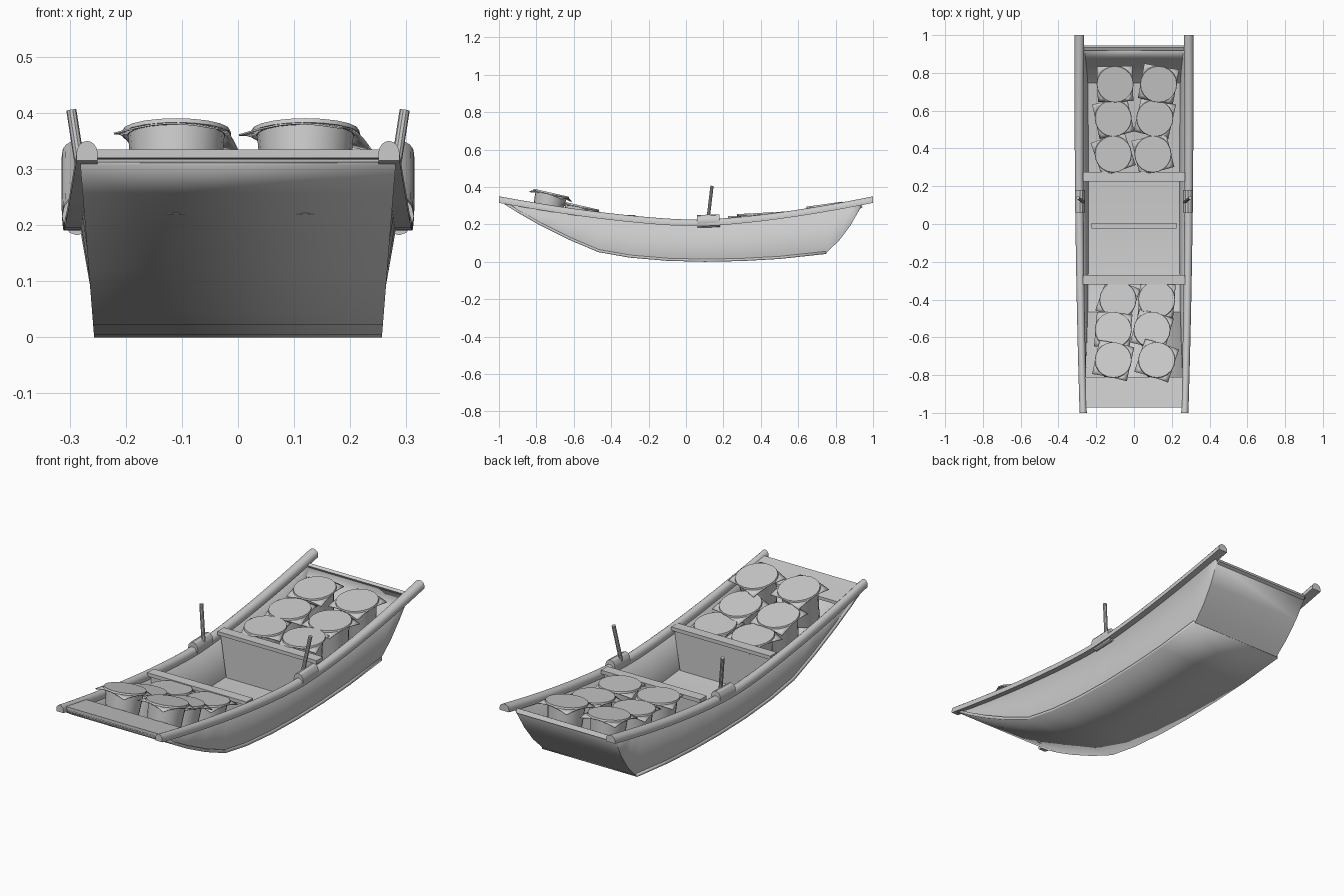
import bpy, bmesh, math, random
from mathutils import Matrix, Vector

if "Cube" in bpy.data.objects:
    bpy.data.objects.remove(bpy.data.objects["Cube"])

random.seed(4)


def interp(pts, y):
    for (a, za), (b, zb) in zip(pts, pts[1:]):
        if y <= b:
            return za + (zb - za) * (y - a) / (b - a)
    return pts[-1][1]


BOTTOM = [(-.97, .312), (-.89, .262), (-.78, .2), (-.63, .125), (-.47, .057), (-.3, .027), (-.1, .01),
          (.1, .005), (.3, .009), (.5, .02), (.75, .047), (.82, .115), (.88, .195), (.935, .292)]


def sheer(y):          # height of the rail's underside
    return .19 + .125 * abs(y - .05) ** 1.55 / (1.05 ** 1.55 if y < 0 else .95 ** 1.55)


def rail_x(y):         # half width at the rail
    return .288 + .01 * y - .009 * y * y


def bottom_x(z):       # half width at the chine
    return .248 + .08 * z


def make(name, bm):
    me = bpy.data.meshes.new(name)
    bm.to_mesh(me)
    bm.free()
    ob = bpy.data.objects.new(name, me)
    bpy.context.collection.objects.link(ob)
    return ob


def loft(name, rings, closed=False, thick=0):
    bm = bmesh.new()
    vs = [[bm.verts.new(p) for p in r] for r in rings]
    n = len(vs[0])
    for a, b in zip(vs, vs[1:]):
        for j in range(n if closed else n - 1):
            k = (j + 1) % n
            bm.faces.new((a[j], b[j], b[k], a[k]))
    if closed:
        bm.faces.new(vs[0])
        bm.faces.new(vs[-1])
        bmesh.ops.recalc_face_normals(bm, faces=bm.faces)
    ob = make(name, bm)
    if thick:
        m = ob.modifiers.new("thickness", 'SOLIDIFY')
        m.thickness = thick
        m.offset = -1
    return ob


def box(name, size, loc, pitch=0):
    bm = bmesh.new()
    bmesh.ops.create_cube(bm, size=1, matrix=Matrix.Translation(loc) @ Matrix.Rotation(pitch, 4, 'X')
                          @ Matrix.Diagonal((*size, 1)))
    return make(name, bm)


def cylinder(name, a, b, r, sides, squash=1):
    a, b = Vector(a), Vector(b)
    d = b - a
    bm = bmesh.new()
    mat = (Matrix.Translation((a + b) / 2) @ Matrix.Diagonal((squash, 1, 1, 1))
           @ d.to_track_quat('Z', 'Y').to_matrix().to_4x4())
    bmesh.ops.create_cone(bm, cap_ends=True, segments=sides, radius1=r, radius2=r, depth=d.length, matrix=mat)
    return make(name, bm)


# hull shell: side planks, floor and raked transom in one loft
rings = []
for y, z in BOTTOM:
    xb, xt, zt = bottom_x(z), rail_x(y) - .006, max(sheer(y) + .01, z + .003)
    rings.append([(-xt, y, zt), (-xb, y, z), (xb, y, z), (xt, y, zt)])
loft("hull", rings, thick=.012)

# bottom planking that stands slightly proud of the sides
rings = [[(-bottom_x(z) - .008, y, z - .005), (bottom_x(z) + .008, y, z - .005)] for y, z in BOTTOM[:11]]
loft("bottom_planking", rings, thick=.014)

# half-round rails, clamps and pins
for s, side in ((-1, "left"), (1, "right")):
    rings = []
    for i in range(25):
        y = -1 + i / 12
        w = .019 + .003 * (y + 1)
        ring = [(s * rail_x(y) + w * math.cos(t), y, sheer(y) + .012 + .023 * math.sin(t))
                for t in [math.pi * k / 8 for k in range(9)]]
        ring += [(s * rail_x(y) - w, y, sheer(y)), (s * rail_x(y) + w, y, sheer(y))]
        rings.append(ring)
    rings = [[(p[0], min(p[1], 1), p[2]) for p in r] for r in rings]
    loft(side + "_rail", rings, closed=True)
    cylinder(side + "_oar_clamp", (s * .287, .06, .216), (s * .287, .18, .22), .034, 12, squash=.78)
    cylinder(side + "_oar_pin", (s * .27, .118, .23), (s * .297, .139, .405), .009, 10)

# bow deck
rings = []
for y in (-.972, -.89, -.81):
    x, z = rail_x(y) - .01, sheer(y) + .025
    rings.append([(-x, y, z), (x, y, z), (x, y, z - .015), (-x, y, z - .015)])
loft("bow_deck", rings, closed=True)
# transom cap
box("transom_cap", (.53, .016, .022), (0, .932, .297), .5)

# cross seats with bulkheads beneath, and a floor rib
for name, y, z in (("front", -.295, .24), ("rear", .25, .235)):
    box(name + "_seat", (.54, .05, .018), (0, y, z))
    zb = interp(BOTTOM, y) + .01
    rings = [[(-.235, yy, zb), (.235, yy, zb), (.268, yy, z), (-.268, yy, z)] for yy in (y - .006, y + .006)]
    loft(name + "_bulkhead", rings, closed=True)
box("floor_rib", (.45, .028, .03), (0, -.01, .03))


# pots with a round lid and a square cloth drooping at its corners
def pot(i, x, y, z, pitch):
    mat = Matrix.Translation((x, y, z)) @ Matrix.Rotation(math.radians(pitch), 4, 'X')
    yaw = Matrix.Rotation(random.uniform(-.4, .4), 4, 'Z')
    bm = bmesh.new()
    bmesh.ops.create_cone(bm, cap_ends=True, segments=20, radius1=.072, radius2=.086, depth=.16,
                          matrix=mat @ Matrix.Translation((0, 0, -.085)))
    make(f"pot_{i}", bm)
    bm = bmesh.new()
    bmesh.ops.create_cone(bm, cap_ends=True, segments=20, radius1=.098, radius2=.096, depth=.008, matrix=mat)
    make(f"pot_lid_{i}", bm)
    rings = []
    for f in (0, 1):
        ring = []
        for k in range(24):
            a = k * math.tau / 24
            r = .088 if f == 0 else .094 / max(abs(math.cos(a)), abs(math.sin(a)))
            ring.append(mat @ yaw @ Vector((r * math.cos(a), r * math.sin(a), -.002 - .35 * max(0, r - .09))))
        rings.append(ring + ring[:1])
    loft(f"pot_cloth_{i}", rings, thick=.003)


rows = [(-.72, .365, -13, -.11, .12), (-.56, .296, -13, -.11, .095), (-.4, .252, -8, -.085, .12),
        (.37, .256, 3, -.11, .1), (.56, .268, 5, -.11, .11), (.74, .304, 8, -.1, .13)]
for n, (y, z, pitch, x1, x2) in enumerate(rows):
    pot(2 * n + 1, x1, y, z, pitch)
    pot(2 * n + 2, x2, y, z, pitch)

# smooth shading with sharp edges kept
for ob in bpy.context.collection.objects:
    ob.select_set(True)
    bpy.context.view_layer.objects.active = ob
bpy.ops.object.shade_smooth_by_angle(angle=math.radians(30))
